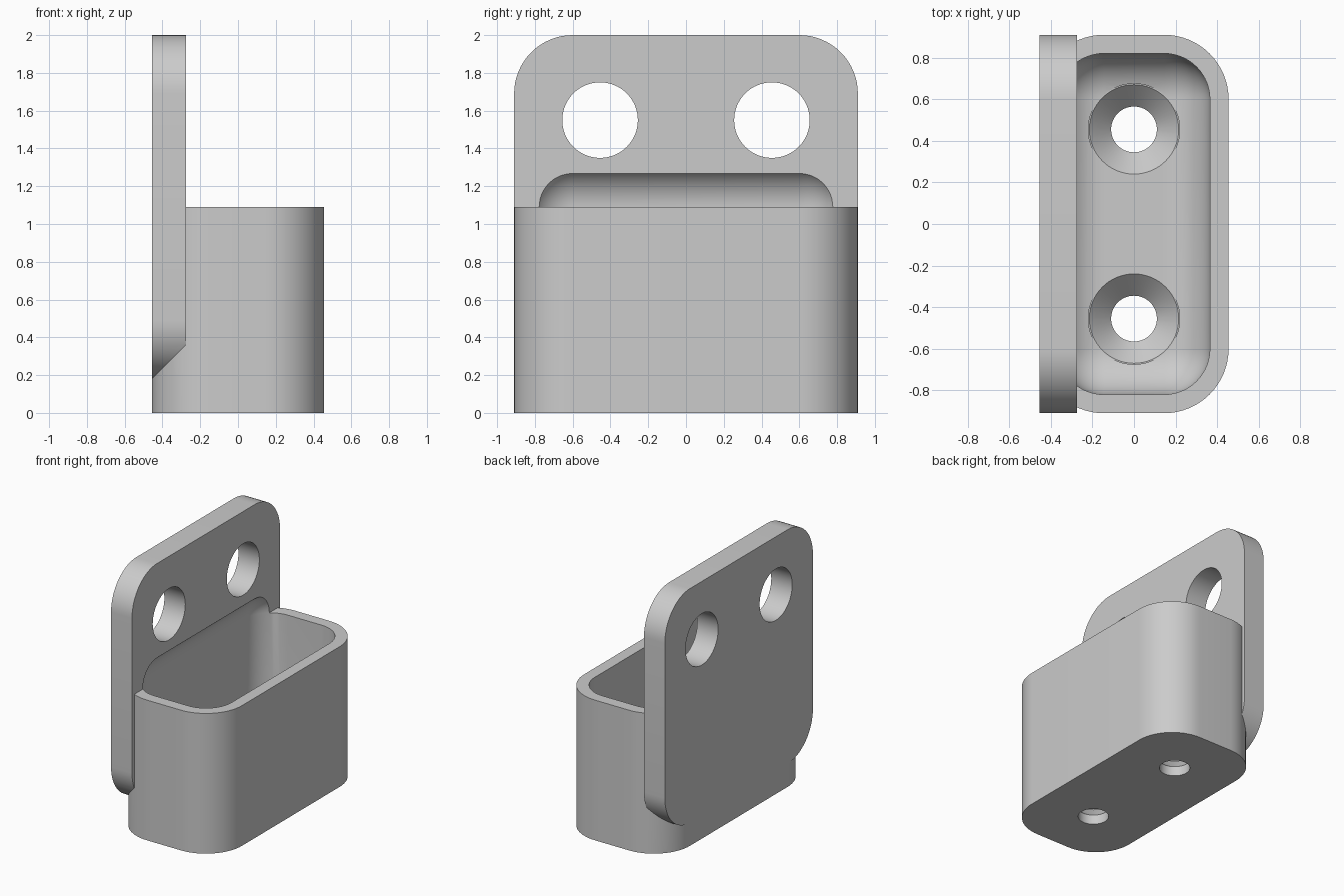
import bpy, bmesh, math
from mathutils import Matrix, Vector

old = bpy.data.objects.get("Cube")
if old:
    bpy.data.objects.remove(old)

GREY = (0.6, 0.6, 0.6, 1)
mat = bpy.data.materials.new("plain grey")
mat.use_nodes = True
mat.diffuse_color = GREY
mat.node_tree.nodes["Principled BSDF"].inputs["Base Color"].default_value = GREY

WALL, PLATE = 0.09, 0.18         # wall and plate thickness
HX, HY = 0.455, 0.91             # half depth and half width
RIM, TOP = 1.09, 2.0
R = 0.31                         # outer corner radius
ri = R - WALL                    # inner corner radius


def block(name, lo, hi, radius, axis=None, segments=16):
    """Box between two corners; rounds the edges along one axis, or all edges."""
    lo, hi = Vector(lo), Vector(hi)
    bm = bmesh.new()
    bmesh.ops.create_cube(bm, size=1)
    for v in bm.verts:
        v.co = Vector(h if c > 0 else l for l, h, c in zip(lo, hi, v.co))
    edges = [e for e in bm.edges if axis is None
             or abs((e.verts[0].co - e.verts[1].co).normalized()[axis]) > 0.9]
    bmesh.ops.bevel(bm, geom=edges, offset=radius, segments=segments,
                    profile=0.5, affect='EDGES')
    return finish(name, bm)


def cone(name, base, axis, r1, r2, length):
    """Cone or cylinder starting at base and running along +z or +x."""
    bm = bmesh.new()
    turn = Matrix.Rotation(math.pi / 2, 4, 'Y') if axis == 'X' else Matrix()
    place = Matrix.Translation(base) @ turn @ Matrix.Translation((0, 0, length / 2))
    bmesh.ops.create_cone(bm, cap_ends=True, segments=64, radius1=r1,
                          radius2=r2, depth=length, matrix=place)
    return finish(name, bm)


def finish(name, bm):
    bmesh.ops.recalc_face_normals(bm, faces=bm.faces)
    mesh = bpy.data.meshes.new(name)
    bm.to_mesh(mesh)
    bm.free()
    mesh.materials.append(mat)
    obj = bpy.data.objects.new(name, mesh)
    bpy.context.collection.objects.link(obj)
    return obj


def combine(target, tool, operation):
    """Apply a boolean and remove the tool."""
    bpy.context.view_layer.objects.active = target
    mod = target.modifiers.new("boolean", 'BOOLEAN')
    mod.operation, mod.solver, mod.object = operation, 'EXACT', tool
    bpy.ops.object.modifier_apply(modifier=mod.name)
    bpy.data.objects.remove(tool)


# Open box with rounded upright corners, joined to the tall mounting plate
holder = block("wall_holder", (-HX, -HY, 0), (HX, HY, RIM), R, axis=2)
plate = block("mounting_plate", (-HX, -HY, 0.18), (PLATE - HX, HY, TOP), R, axis=0)
combine(holder, plate, 'UNION')

# Pocket rounded on all edges, which also scoops into the plate above the rim
pocket = block("pocket", (WALL - HX, WALL - HY, 0.18),
               (HX - WALL, HY - WALL, RIM + ri), ri)
combine(holder, pocket, 'DIFFERENCE')

for y in (-0.455, 0.455):
    # Countersunk screw holes in the floor
    combine(holder, cone("hole", (0, y, -0.1), 'Z', 0.11, 0.11, 0.35), 'DIFFERENCE')
    combine(holder, cone("sink", (0, y, 0.075), 'Z', 0.11, 0.22, 0.11), 'DIFFERENCE')
    combine(holder, cone("clearance", (0, y, 0.18), 'Z', 0.22, 0.22, 0.4), 'DIFFERENCE')
    # Large round holes through the plate
    combine(holder, cone("opening", (-0.6, y, 1.55), 'X', 0.2, 0.2, 0.5), 'DIFFERENCE')

# Smooth the curves, keep the corners sharp
bpy.ops.object.select_all(action='DESELECT')
holder.select_set(True)
bpy.context.view_layer.objects.active = holder
bpy.ops.object.shade_smooth_by_angle(angle=math.radians(30))
